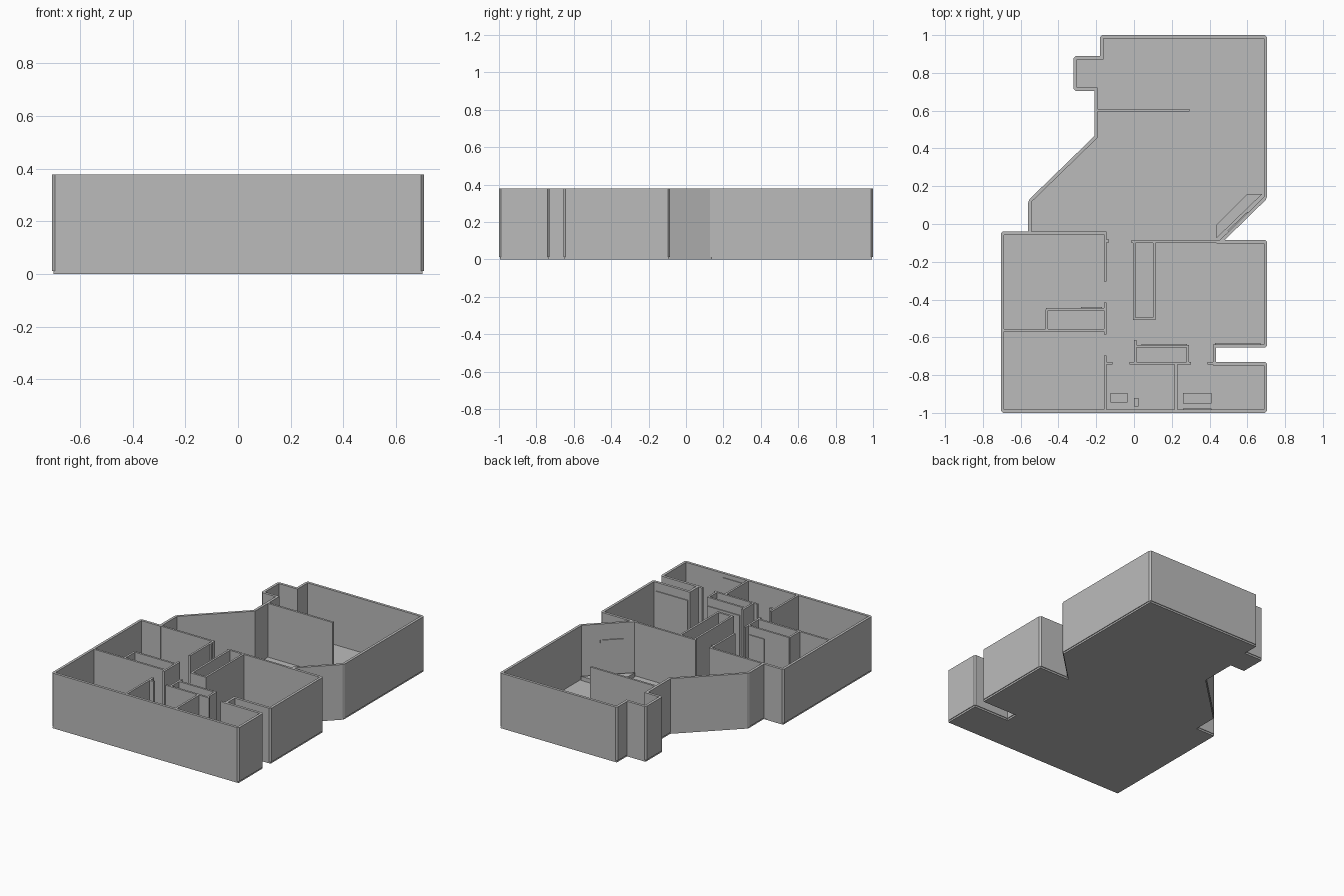
import bpy, bmesh
from mathutils import Vector

cube = bpy.data.objects.get("Cube")
if cube:
    bpy.data.objects.remove(cube, do_unlink=True)

grey = bpy.data.materials.new("plaster grey")
grey.use_nodes = True
COLOUR = (0.5, 0.5, 0.5, 1)
grey.diffuse_color = COLOUR
grey.node_tree.nodes["Principled BSDF"].inputs["Base Color"].default_value = COLOUR

TOP = 0.378      # wall top
FLOOR = 0.012    # slab thickness
OUTER_T = 0.018  # outer wall thickness
INNER_T = 0.014  # partition thickness


def finish(name, bm):
    bmesh.ops.recalc_face_normals(bm, faces=bm.faces)
    mesh = bpy.data.meshes.new(name)
    bm.to_mesh(mesh)
    bm.free()
    mesh.materials.append(grey)
    obj = bpy.data.objects.new(name, mesh)
    bpy.context.collection.objects.link(obj)
    return obj


def offset(points, dist):
    """Mitred inward offset of a clockwise outline."""
    result = []
    n = len(points)
    for i in range(n):
        p = Vector(points[i])
        d1 = (p - Vector(points[i - 1])).normalized()
        d2 = (Vector(points[(i + 1) % n]) - p).normalized()
        n1, n2 = Vector((d1.y, -d1.x)), Vector((d2.y, -d2.x))
        result.append(p + (n1 + n2) * dist / (1 + n1.dot(n2)))
    return result


def prism(name, points, z0, z1):
    bm = bmesh.new()
    face = bm.faces.new([bm.verts.new((p[0], p[1], z0)) for p in points])
    out = bmesh.ops.extrude_face_region(bm, geom=[face])
    verts = [g for g in out["geom"] if isinstance(g, bmesh.types.BMVert)]
    bmesh.ops.translate(bm, verts=verts, vec=(0, 0, z1 - z0))
    return finish(name, bm)


def box(name, x0, x1, y0, y1, z0=FLOOR / 2, z1=TOP):
    return prism(name, [(x0, y0), (x1, y0), (x1, y1), (x0, y1)], z0, z1)


def wall_x(name, y, x0, x1):
    return box(name, x0, x1, y - INNER_T / 2, y + INNER_T / 2)


def wall_y(name, x, y0, y1):
    return box(name, x - INNER_T / 2, x + INNER_T / 2, y0, y1)


# Building outline, clockwise from the back corner
outline = [(-0.18, 1.0), (0.705, 1.0), (0.705, 0.135), (0.48, -0.085),
           (0.705, -0.085), (0.705, -0.655), (0.435, -0.655), (0.435, -0.73),
           (0.705, -0.73), (0.705, -1.0), (-0.705, -1.0), (-0.705, -0.04),
           (-0.56, -0.04), (-0.56, 0.125), (-0.21, 0.465), (-0.21, 0.705),
           (-0.32, 0.705), (-0.32, 0.89), (-0.18, 0.89)]

# Floor slab, slightly inside the wall faces
prism("floor_slab", offset(outline, 0.005), 0, FLOOR)

# Outer walls: a mitred ring with chamfered outside corners
bm = bmesh.new()
inner = offset(outline, OUTER_T)
n = len(outline)
rings = [[bm.verts.new((p[0], p[1], z)) for p in pts]
         for pts, z in ((outline, FLOOR), (outline, TOP), (inner, TOP), (inner, FLOOR))]
for k in range(4):
    a, b = rings[k], rings[(k + 1) % 4]
    for i in range(n):
        j = (i + 1) % n
        bm.faces.new((a[i], a[j], b[j], b[i]))
corners = []
for i in range(n):
    p = Vector(outline[i])
    d1, d2 = p - Vector(outline[i - 1]), Vector(outline[(i + 1) % n]) - p
    if d1.x * d2.y - d1.y * d2.x < 0:
        corners.append(bm.edges.get((rings[0][i], rings[1][i])))
bmesh.ops.bevel(bm, geom=corners, offset=0.011, segments=1, affect='EDGES')
finish("outer_walls", bm)

# Partitions running left to right: name, y, x start, x end
for name, y, x0, x1 in [
        ("living_divider", 0.603, -0.195, 0.295),
        ("rear_bedroom_wall", -0.048, -0.57, -0.145),
        ("hall_stub", -0.09, -0.15, -0.132),
        ("kitchen_wall", -0.093, -0.012, 0.45),
        ("bedroom_divider", -0.562, -0.69, -0.145),
        ("bedroom_closet_front", -0.452, -0.465, -0.145),
        ("hall_closet_end", -0.502, -0.003, 0.115),
        ("linen_closet_front", -0.648, 0.003, 0.291),
        ("bath_wall", -0.738, -0.025, 0.302),
        ("bath_wall_stub", -0.738, -0.15, -0.115),
        ("front_door_stub", -0.738, 0.39, 0.435)]:
    wall_x(name, y, x0, x1)

# Partitions running front to back: name, x, y start, y end
for name, x, y0, y1 in [
        ("hall_wall_rear", -0.152, -0.305, -0.041),
        ("hall_wall_middle", -0.152, -0.585, -0.415),
        ("hall_wall_front", -0.152, -0.99, -0.695),
        ("bedroom_closet_side", -0.462, -0.562, -0.452),
        ("hall_closet_left", 0.002, -0.509, -0.09),
        ("hall_closet_right", 0.108, -0.509, -0.09),
        ("linen_closet_left", 0.007, -0.738, -0.615),
        ("linen_closet_right", 0.285, -0.738, -0.648),
        ("bath_divider", 0.222, -0.99, -0.738)]:
    wall_y(name, x, y0, y1)

# Closet doors and a mirror as thin plates
box("linen_closet_door", 0.04, 0.28, -0.641, -0.635, FLOOR, 0.32)
box("large_closet_door", 0.43, 0.67, -0.637, -0.631, FLOOR, 0.32)
box("bedroom_closet_door", -0.28, -0.17, -0.445, -0.439, FLOOR, 0.32)
box("bath_mirror", 0.26, 0.41, -0.982, -0.977, 0.25, 0.35)

# Corner hearth with a mantel strip
prism("corner_hearth", [(0.437, -0.075), (0.437, -0.005), (0.60, 0.16), (0.68, 0.16)],
      FLOOR, 0.04)
prism("mantel_strip", [(0.50, -0.04), (0.495, -0.035), (0.60, 0.065), (0.605, 0.06)],
      0.25, 0.27)

# Low bathroom fittings
box("wash_basin", -0.125, -0.035, -0.945, -0.895, FLOOR, 0.06)
box("toilet", 0.0, 0.025, -0.965, -0.92, FLOOR, 0.06)
box("vanity", 0.26, 0.41, -0.95, -0.895, FLOOR, 0.06)
